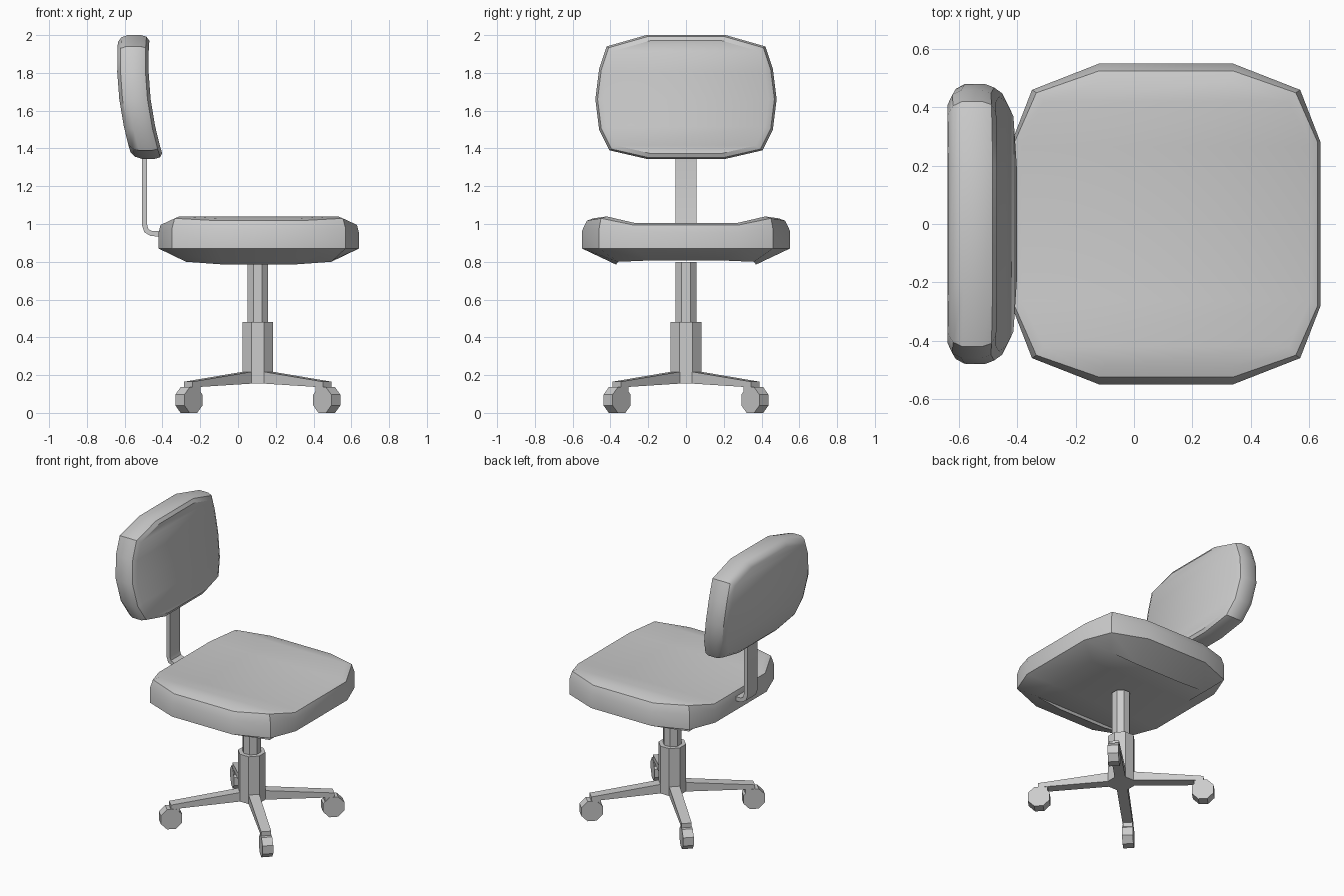
import bpy, bmesh, math
from mathutils import Vector, Matrix

if "Cube" in bpy.data.objects:
    bpy.data.objects.remove(bpy.data.objects["Cube"])

CX = 0.105  # column axis


def make(name, bm, smooth=False):
    bmesh.ops.recalc_face_normals(bm, faces=bm.faces)
    me = bpy.data.meshes.new(name)
    bm.to_mesh(me)
    bm.free()
    ob = bpy.data.objects.new(name, me)
    bpy.context.collection.objects.link(ob)
    if smooth:
        bpy.ops.object.select_all(action='DESELECT')
        ob.select_set(True)
        bpy.context.view_layer.objects.active = ob
        bpy.ops.object.shade_smooth_by_angle(angle=math.radians(35))
    return ob


def loft(name, rings, strips=False, smooth=False):
    """Skin equal rings; ends are n-gons, or strips joining mirrored points."""
    bm = bmesh.new()
    rows = [[bm.verts.new(p) for p in r] for r in rings]
    n = len(rows[0])
    for a, b in zip(rows, rows[1:]):
        for i in range(n):
            j = (i + 1) % n
            bm.faces.new((a[i], a[j], b[j], b[i]))
    for r in (rows[0], rows[-1]):
        if strips:
            for i in range(n // 2 - 1):
                bm.faces.new((r[i], r[i + 1], r[n - 2 - i], r[n - 1 - i]))
        else:
            bm.faces.new(r)
    return make(name, bm, smooth)


# Seat cushion: each ring is a quarter outline (x, y, z), mirrored twice
def seat_ring(q):
    half = q + [(x, -y, z) for x, y, z in reversed(q)]
    full = half + [(-x, y, z) for x, y, z in reversed(half)]
    return [(x + 0.11, y, z) for x, y, z in full]


seat = [
    [(0.18, 0.37, 0.785), (0.385, 0.36, 0.80), (0.39, 0.19, 0.807)],
    [(0.23, 0.55, 0.87), (0.46, 0.46, 0.87), (0.53, 0.28, 0.87)],
    [(0.23, 0.55, 0.965), (0.46, 0.46, 0.975), (0.53, 0.28, 0.955)],
    [(0.23, 0.525, 1.018), (0.445, 0.45, 1.03), (0.52, 0.28, 0.995)],
    [(0.215, 0.49, 1.03), (0.42, 0.42, 1.04), (0.495, 0.265, 1.004)],
]
loft("seat", [seat_ring(q) for q in seat], True, True)

# Backrest cushion: half outline (y, z) shrunk toward both faces, bent in z
outline = [(0.21, 2.0), (0.42, 1.94), (0.46, 1.82), (0.48, 1.66),
           (0.46, 1.50), (0.405, 1.39), (0.21, 1.345)]


def back_ring(s, dx):
    half = []
    for y, z in outline:
        z = 1.67 + (z - 1.67) * s
        half.append((-0.557 + 0.32 * (z - 1.85) ** 2 + dx, y * s, z))
    return half + [(x, -y, z) for x, y, z in reversed(half)]


profile = [(0.89, -0.083), (0.965, -0.066), (1, -0.035),
           (1, 0.035), (0.975, 0.066), (0.91, 0.083)]
loft("backrest", [back_ring(s, d) for s, d in profile], True, True)

# Flat bent bar joining seat and backrest
path = [(-0.495, 1.42), (-0.495, 0.995), (-0.485, 0.965), (-0.46, 0.95), (-0.36, 0.945)]
rings = []
for i, p in enumerate(path):
    a, b = Vector(path[max(i - 1, 0)]), Vector(path[min(i + 1, len(path) - 1)])
    t = (b - a).normalized()
    nx, nz = -t.y * 0.014, t.x * 0.014
    rings.append([(p[0] + s * nx, y, p[1] + s * nz)
                  for s, y in ((1, 0.055), (1, -0.055), (-1, -0.055), (-1, 0.055))])
loft("back_bar", rings, smooth=True)


# Octagonal column and hub, flat sides facing front
def octagon(r, z):
    k = r / math.cos(math.pi / 8)
    return [(CX + k * math.cos(a), k * math.sin(a), z)
            for a in ((i + 0.5) * math.pi / 4 for i in range(8))]


loft("column", [octagon(0.055, 0.46), octagon(0.055, 0.80)])
loft("hub", [octagon(0.081, 0.155), octagon(0.081, 0.482)])


# Four diagonal legs, each with a caster neck and an octagonal wheel
def section(x, w, z0, z1):
    return [(x, -w, z0), (x, w, z0), (x, w, z1), (x, -w, z1)]


k = 0.068 / math.cos(math.pi / 8)
wheel = [[(0.516 + k * math.cos(a), y, 0.068 + k * math.sin(a))
          for a in ((i + 0.5) * math.pi / 4 for i in range(8))]
         for y in (-0.034, 0.034)]
for i in range(4):
    m = Matrix.Translation((CX, 0, 0)) @ Matrix.Rotation(math.pi / 4 + i * math.pi / 2, 4, 'Z')
    parts = {
        "leg": [section(0.06, 0.034, 0.156, 0.22), section(0.52, 0.032, 0.135, 0.165)],
        "caster_neck": [section(0.46, 0.03, 0.10, 0.142), section(0.519, 0.03, 0.10, 0.142)],
        "caster_wheel": wheel,
    }
    for name, r in parts.items():
        loft(f"{name}_{i + 1}", r).data.transform(m)
